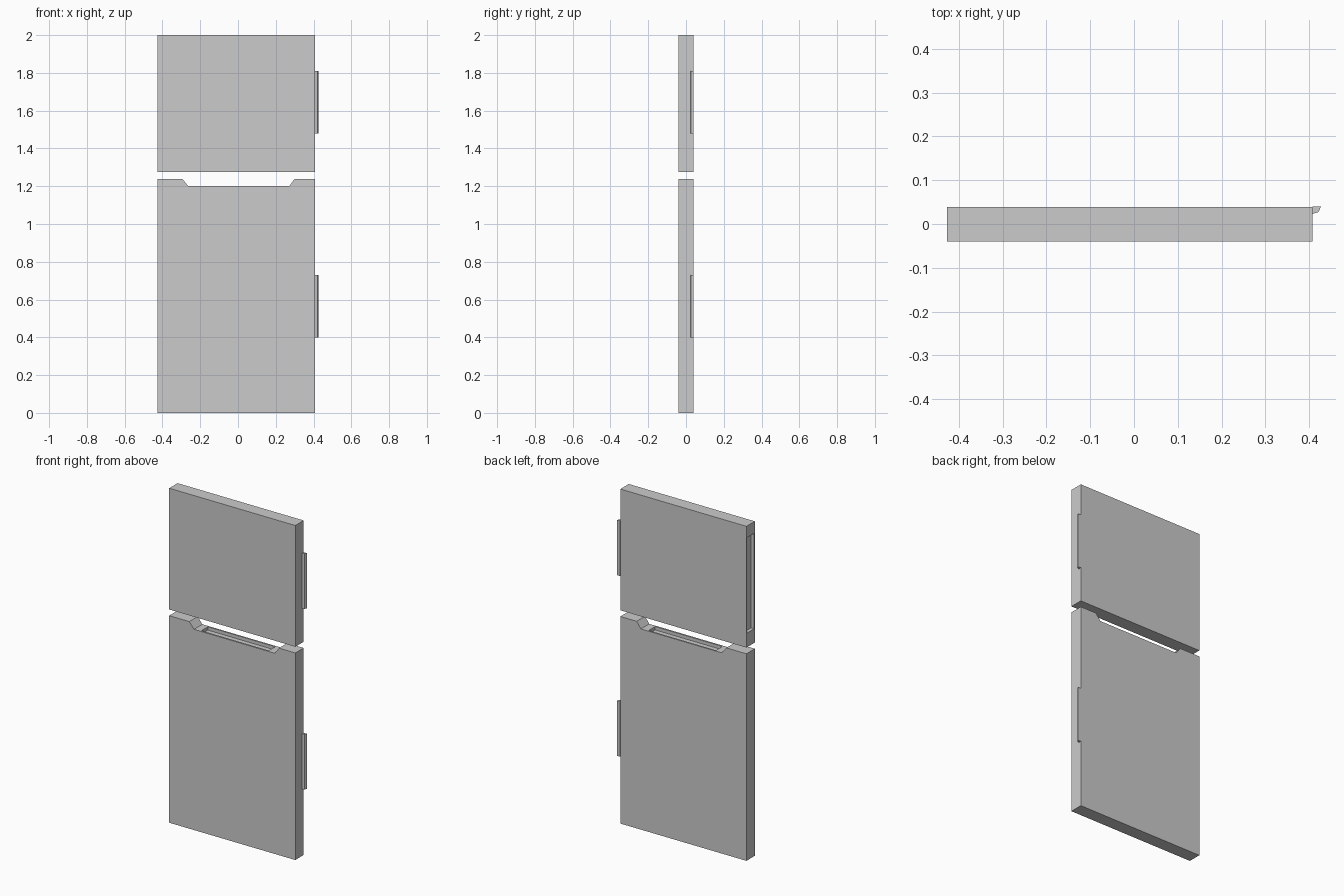
import bpy, bmesh

if "Cube" in bpy.data.objects:
    bpy.data.objects.remove(bpy.data.objects["Cube"])

LEFT, RIGHT = -0.427, 0.407
FRONT, BACK = -0.04, 0.039


def prism(name, points, offset):
    """Extrude a flat closed outline along an offset vector."""
    bm = bmesh.new()
    face = bm.faces.new([bm.verts.new(p) for p in points])
    ext = bmesh.ops.extrude_face_region(bm, geom=[face])
    verts = [v for v in ext["geom"] if isinstance(v, bmesh.types.BMVert)]
    bmesh.ops.translate(bm, verts=verts, vec=offset)
    bmesh.ops.recalc_face_normals(bm, faces=bm.faces[:])
    mesh = bpy.data.meshes.new(name)
    bm.to_mesh(mesh)
    bm.free()
    obj = bpy.data.objects.new(name, mesh)
    bpy.context.collection.objects.link(obj)
    return obj


def panel(name, outline):
    return prism(name, [(x, FRONT, z) for x, z in outline], (0, BACK - FRONT, 0))


def cut_pocket(obj, x0, x1, y0, y1, z0, z1):
    """Sink a rectangular grip pocket into a panel edge."""
    cutter = prism("pocket_cutter", [(x0, y0, z0), (x1, y0, z0), (x1, y0, z1), (x0, y0, z1)],
                   (0, y1 - y0, 0))
    cutter.hide_render = True
    mod = obj.modifiers.new("pocket", 'BOOLEAN')
    mod.object = cutter
    mod.operation = 'DIFFERENCE'
    mod.solver = 'EXACT'
    bpy.context.view_layer.objects.active = obj
    bpy.ops.object.modifier_apply(modifier=mod.name)
    bpy.data.objects.remove(cutter, do_unlink=True)


# Upper door with a grip pocket in its left edge
upper = panel("upper_door", [(LEFT, 1.275), (RIGHT, 1.275), (RIGHT, 2.0), (LEFT, 2.0)])
cut_pocket(upper, LEFT - 0.05, LEFT + 0.02, -0.033, 0.032, 1.36, 1.93)

# Lower door with a notched top edge and a grip pocket in the notch floor
lower = panel("lower_door", [(LEFT, 0), (RIGHT, 0), (RIGHT, 1.238), (0.299, 1.238),
                             (0.271, 1.2), (-0.263, 1.2), (-0.294, 1.238), (LEFT, 1.238)])
cut_pocket(lower, -0.22, 0.225, -0.03, 0.03, 1.18, 1.25)

# Side hinge strips
hinge = [(RIGHT, 0.023), (0.421, 0.027), (0.427, 0.04), (RIGHT, 0.04)]
for name, z in (("upper_hinge", 1.48), ("lower_hinge", 0.40)):
    prism(name, [(x, y, z) for x, y in hinge], (0, 0, 0.33))
